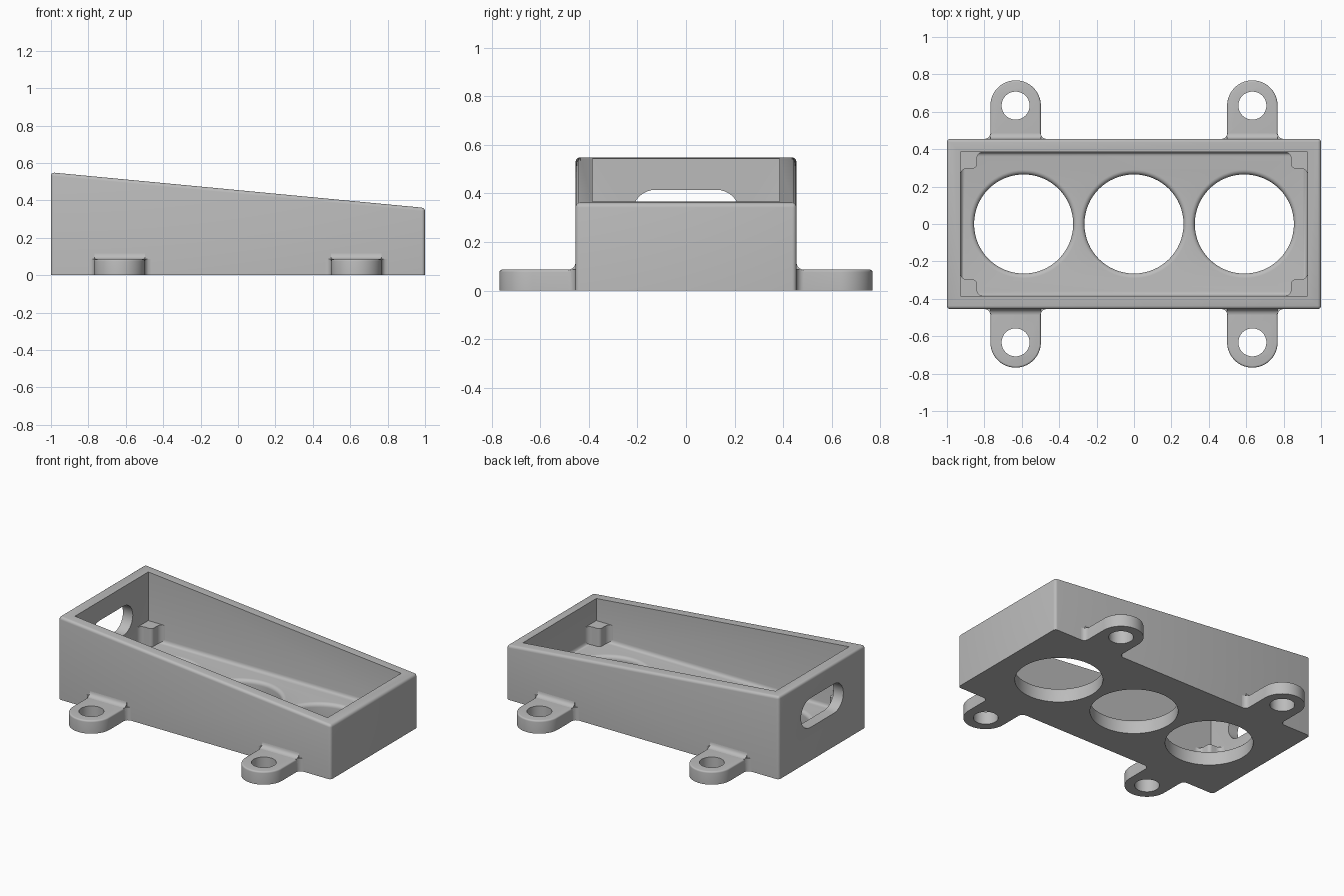
import bpy, bmesh
from math import sin, cos, pi, radians
from mathutils import Vector

cube = bpy.data.objects.get("Cube")
if cube:
    bpy.data.objects.remove(cube, do_unlink=True)

HX, HY = 1.0, 0.455            # outer half sizes
IX, IY = 0.928, 0.385          # cavity half sizes
Z_TALL, Z_LOW, FLOOR = 0.55, 0.36, 0.1

grey = bpy.data.materials.new("plain grey")
grey.use_nodes = True
grey.diffuse_color = (0.5, 0.5, 0.5, 1)
grey.node_tree.nodes["Principled BSDF"].inputs["Base Color"].default_value = (0.5, 0.5, 0.5, 1)


def make(name, bm):
    bmesh.ops.recalc_face_normals(bm, faces=bm.faces)
    mesh = bpy.data.meshes.new(name)
    bm.to_mesh(mesh)
    bm.free()
    mesh.materials.append(grey)
    obj = bpy.data.objects.new(name, mesh)
    bpy.context.collection.objects.link(obj)
    return obj


def arc(cx, cy, r, a0, a1, n):
    """Points on an arc, angles in degrees."""
    steps = [radians(a0 + (a1 - a0) * i / n) for i in range(n + 1)]
    return [(cx + r * cos(a), cy + r * sin(a)) for a in steps]


def prism(points, direction):
    """Closed solid swept from a planar outline of 3D points."""
    bm = bmesh.new()
    face = bm.faces.new([bm.verts.new(p) for p in points])
    out = bmesh.ops.extrude_face_region(bm, geom=[face], use_keep_orig=True)
    verts = [g for g in out["geom"] if isinstance(g, bmesh.types.BMVert)]
    bmesh.ops.translate(bm, verts=verts, vec=direction)
    bmesh.ops.recalc_face_normals(bm, faces=bm.faces)
    return bm


def round_edges(bm, test, size):
    edges = [e for e in bm.edges if test(*[v.co for v in e.verts])]
    bmesh.ops.bevel(bm, geom=edges, offset=size, segments=4, profile=0.5, affect='EDGES')


def cut(obj, cutters):
    """Subtract the cutters, keep the result and drop the cutters."""
    for c in cutters:
        c.hide_render = True
        mod = obj.modifiers.new("cut", 'BOOLEAN')
        mod.operation, mod.solver, mod.object = 'DIFFERENCE', 'EXACT', c
    deps = bpy.context.evaluated_depsgraph_get()
    mesh = bpy.data.meshes.new_from_object(obj.evaluated_get(deps))
    obj.modifiers.clear()
    obj.data = mesh
    for c in cutters:
        bpy.data.objects.remove(c, do_unlink=True)


def smooth(obj):
    bpy.ops.object.select_all(action='DESELECT')
    obj.select_set(True)
    bpy.context.view_layer.objects.active = obj
    bpy.ops.object.shade_smooth_by_angle(angle=radians(30))


# Outer wedge, rounded everywhere but at the base
side = [(-HX, -HY, 0), (HX, -HY, 0), (HX, -HY, Z_LOW), (-HX, -HY, Z_TALL)]
bm = prism(side, Vector((0, 2 * HY, 0)))
round_edges(bm, lambda a, b: max(a.z, b.z) > 0.1, 0.018)
body = make("housing", bm)

# Cavity with a soft edge along the floor
rect = [(-IX, -IY, FLOOR), (IX, -IY, FLOOR), (IX, IY, FLOOR), (-IX, IY, FLOOR)]
bm = prism(rect, Vector((0, 0, 1)))
round_edges(bm, lambda a, b: max(a.z, b.z) < FLOOR + 0.01, 0.025)
cutters = [make("cavity_cutter", bm)]

# Three round openings with a softened upper lip
R, LIP, SEG = 0.265, 0.025, 64
profile = [(R, -0.1)] + arc(R + LIP, FLOOR - LIP, LIP, 180, 90, 5) + [(R + LIP, FLOOR + 0.05)]
for x in (-0.59, 0, 0.59):
    bm = bmesh.new()
    rings = [[bm.verts.new((x + r * cos(2 * pi * i / SEG), r * sin(2 * pi * i / SEG), z))
              for i in range(SEG)] for r, z in profile]
    for low, high in zip(rings, rings[1:]):
        for i in range(SEG):
            j = (i + 1) % SEG
            bm.faces.new((low[i], low[j], high[j], high[i]))
    bm.faces.new(rings[0])
    bm.faces.new(rings[-1])
    cutters.append(make("opening_cutter", bm))

# Cable slot through the tall end
slot = arc(0.125, 0.318, 0.097, -90, 90, 16) + arc(-0.125, 0.318, 0.097, 90, 270, 16)
cutters.append(make("slot_cutter", prism([(-1.1, y, z) for y, z in slot], Vector((0.3, 0, 0)))))
cut(body, cutters)
smooth(body)

# Corner posts, flared where they meet the walls
S, F = 0.088, 0.035
outline = ([(-0.01, -0.01), (S + F, -0.01)] + arc(S + F, F, F, 270, 180, 5)
           + arc(S - 0.022, S - 0.022, 0.022, 0, 90, 5)
           + arc(F, S + F, F, 270, 180, 5) + [(-0.01, S + F)])
for sx, xname in ((-1, "right"), (1, "left")):
    for sy, yname in ((-1, "front"), (1, "back")):
        pts = [(sx * (IX - u), sy * (IY - v), FLOOR - 0.01) for u, v in outline]
        smooth(make(f"{yname}_{xname}_post", prism(pts, Vector((0, 0, 0.13)))))

# Mounting tabs with screw holes
TX, TY, TR, TH, W = 0.633, 0.633, 0.135, 0.086, 0.03
root = HY - 0.006
tab = ([(TR + W, root)] + arc(TR + W, HY + W, W, 270, 180, 5) + arc(0, TY, TR, 0, 180, 32)
       + arc(-TR - W, HY + W, W, 0, -90, 5) + [(-TR - W, root)])
web = [(root, TH - 0.01), (HY + W, TH - 0.01)] + arc(HY + W, TH + W, W, 270, 180, 5) + [(root, TH + W)]
for sx, xname in ((-1, "right"), (1, "left")):
    for sy, yname in ((-1, "front"), (1, "back")):
        bm = prism([(sx * TX + u, sy * v, 0) for u, v in tab], Vector((0, 0, TH)))
        round_edges(bm, lambda a, b: min(a.z, b.z) > TH - 0.001 and max(abs(a.y), abs(b.y)) > HY + W, 0.01)
        obj = make(f"{yname}_{xname}_tab", bm)
        hole = [(sx * TX + u, sy * TY + v, -0.1) for u, v in arc(0, 0, 0.075, 0, 348.75, 31)]
        cut(obj, [make("screw_cutter", prism(hole, Vector((0, 0, 0.4))))])
        smooth(obj)
        # Fillet between the tab and the wall
        pts = [(sx * TX - TR, sy * v, z) for v, z in web]
        smooth(make(f"{yname}_{xname}_tab_fillet", prism(pts, Vector((2 * TR, 0, 0)))))
